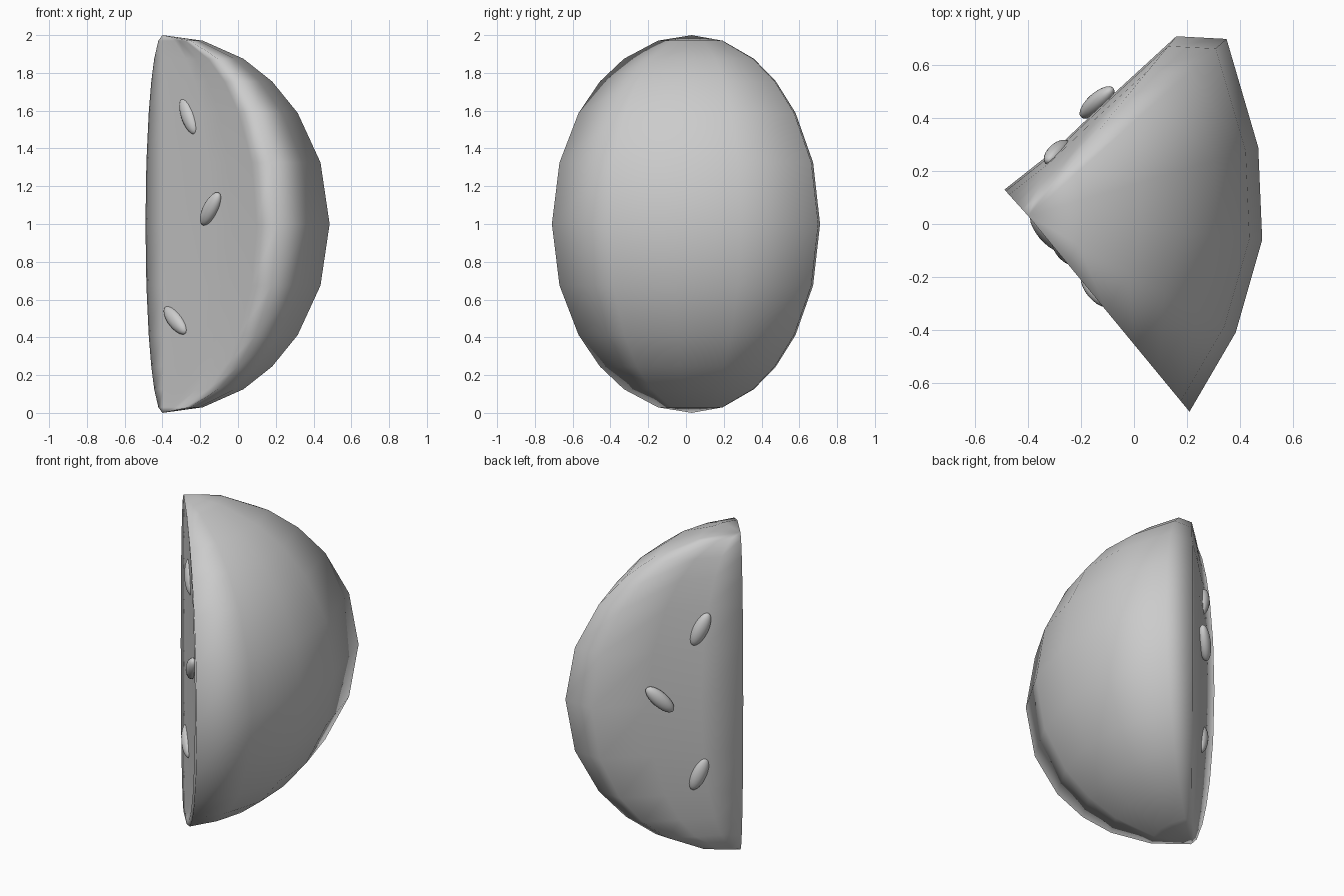
import bpy, bmesh, math
from mathutils import Matrix, Vector

cube = bpy.data.objects.get("Cube")
if cube:
    bpy.data.objects.remove(cube)

grey = bpy.data.materials.new("plain grey")
grey.use_nodes = True
tone = (0.6, 0.6, 0.6, 1)
grey.diffuse_color = tone
grey.node_tree.nodes["Principled BSDF"].inputs["Base Color"].default_value = tone


def finish(bm, name):
    bmesh.ops.recalc_face_normals(bm, faces=bm.faces)
    for f in bm.faces:
        f.smooth = True
    mesh = bpy.data.meshes.new(name)
    bm.to_mesh(mesh)
    bm.free()
    mesh.materials.append(grey)
    obj = bpy.data.objects.new(name, mesh)
    bpy.context.collection.objects.link(obj)
    return obj


# Widest section of the wedge: inner ridge, front cut face, rind, back cut face
section = [(-.49, .13), (-.39, .03), (-.27, -.1), (-.14, -.245), (-.03, -.37),
           (.1, -.57), (.21, -.71), (.385, -.41), (.485, -.06), (.47, .29),
           (.35, .70), (.16, .71), (-.08, .49), (-.3, .28)]
tip = Vector((-.40, .03))

# Slice body: the section shrinks towards both tips along a circular arc
bm = bmesh.new()
rings = []
for deg in (-76, -61, -49, -36, -19, 0, 19, 36, 49, 61, 76):
    a = math.radians(deg)
    ring = []
    for p in section:
        q = tip + (Vector(p) - tip) * math.cos(a)
        ring.append(bm.verts.new((q.x, q.y, 1 + math.sin(a))))
    rings.append(ring)
n = len(section)
for low, high in zip(rings, rings[1:]):
    for i in range(n):
        j = (i + 1) % n
        bm.faces.new((low[i], low[j], high[j], high[i]))
for ring, z in ((rings[0], 0), (rings[-1], 2)):
    pole = bm.verts.new((tip.x, tip.y, z))
    for i in range(n):
        bm.faces.new((ring[i], ring[(i + 1) % n], pole))
finish(bm, "fruit_slice")


# Seeds: flattened ellipsoids leaning in the plane of a cut face
def seed(name, place, along, lean):
    across = Vector((along[0], along[1], 0)).normalized()
    up = Vector((0, 0, 1))
    a = math.radians(lean)
    long_axis = up * math.cos(a) + across * math.sin(a)
    side = across * math.cos(a) - up * math.sin(a)
    turn = Matrix((side, long_axis.cross(side), long_axis)).transposed().to_4x4()
    bm = bmesh.new()
    bmesh.ops.create_uvsphere(bm, u_segments=20, v_segments=12, radius=1)
    bm.transform(Matrix.Translation(place) @ turn @ Matrix.Diagonal((.045, .036, .108, 1)))
    finish(bm, name)


front, back = (.64, -.77), (.75, .67)
seed("front_seed_upper", (-.26, -.10, 1.57), front, -30)
seed("front_seed_middle", (-.145, -.25, 1.08), front, 40)
seed("front_seed_lower", (-.33, -.03, .49), front, -52)
seed("back_seed_upper", (-.29, .27, 1.45), back, -25)
seed("back_seed_middle", (-.14, .46, 1.04), back, 45)
seed("back_seed_lower", (-.28, .27, .54), back, -22)
